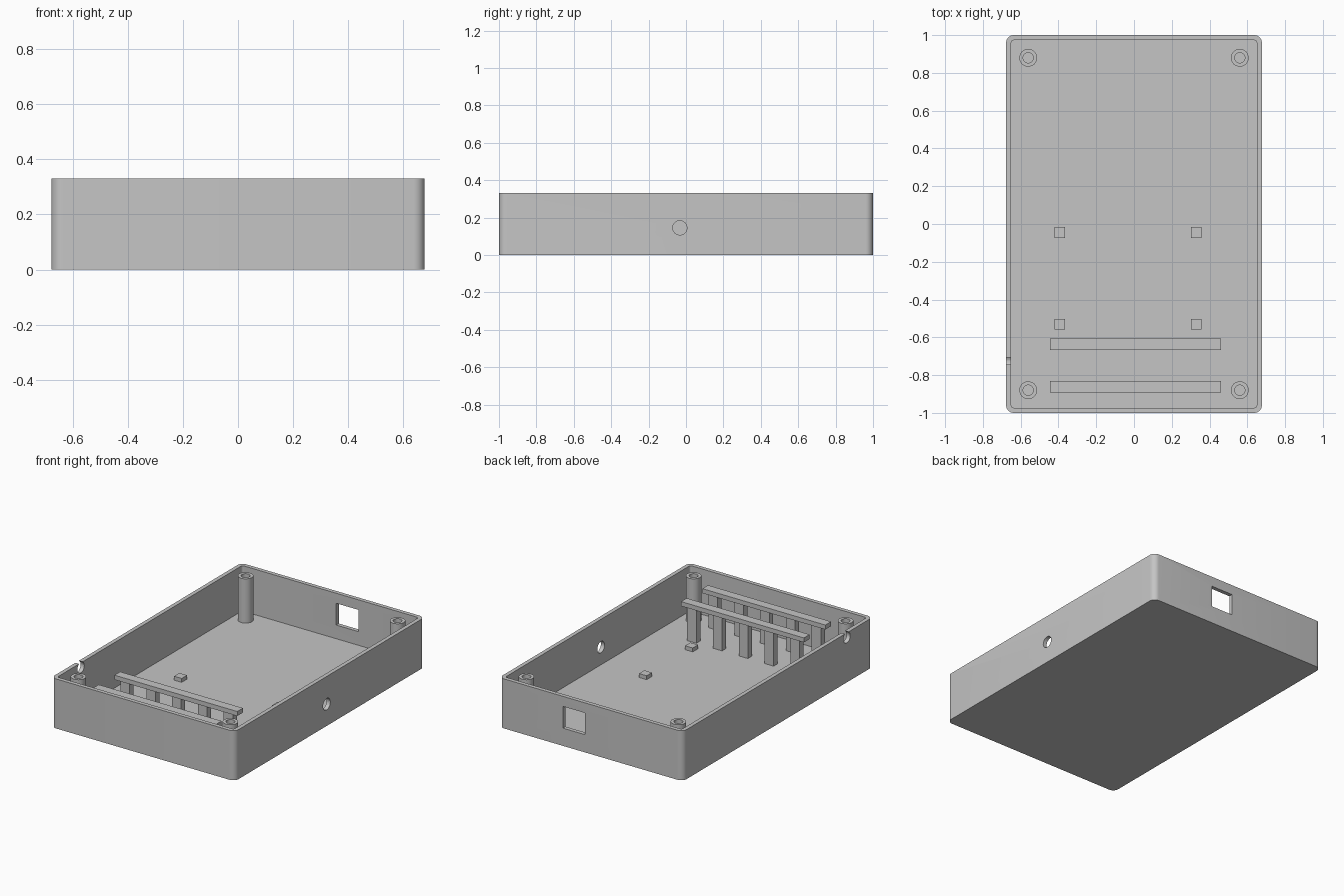
import bpy
import bmesh
from math import cos, sin, pi, radians
from mathutils import Matrix

# Main dimensions
HX, HY, H = 0.677, 1.0, 0.33
WALL = 0.027

if "Cube" in bpy.data.objects:
    bpy.data.objects.remove(bpy.data.objects["Cube"])

grey = bpy.data.materials.new("plain grey")
grey.use_nodes = True
COLOUR = (0.56, 0.56, 0.56, 1)
grey.diffuse_color = COLOUR
grey.node_tree.nodes["Principled BSDF"].inputs["Base Color"].default_value = COLOUR


def make_object(name, bm, smooth=False):
    bmesh.ops.recalc_face_normals(bm, faces=bm.faces)
    mesh = bpy.data.meshes.new(name)
    bm.to_mesh(mesh)
    bm.free()
    mesh.materials.append(grey)
    obj = bpy.data.objects.new(name, mesh)
    bpy.context.collection.objects.link(obj)
    if smooth:
        shade(obj)
    return obj


def shade(obj):
    bpy.ops.object.select_all(action="DESELECT")
    obj.select_set(True)
    bpy.context.view_layer.objects.active = obj
    bpy.ops.object.shade_smooth_by_angle(angle=radians(30))


def rounded_loop(hx, hy, r, steps=8):
    """Outline of a rounded rectangle."""
    pts = []
    for i, (sx, sy) in enumerate([(1, 1), (-1, 1), (-1, -1), (1, -1)]):
        for k in range(steps):
            a = (i + k / (steps - 1)) * pi / 2
            pts.append((sx * (hx - r) + r * cos(a), sy * (hy - r) + r * sin(a)))
    return pts


def circle_loop(cx, cy, r, n=32):
    return [(cx + r * cos(2 * pi * k / n), cy + r * sin(2 * pi * k / n)) for k in range(n)]


def hollow(name, outer, inner, bottom, top, floor):
    """Open container: outer wall, rim, inner wall and floor."""
    bm = bmesh.new()
    levels = [(outer, bottom), (outer, top), (inner, top), (inner, floor)]
    rings = [[bm.verts.new((x, y, z)) for x, y in loop] for loop, z in levels]
    n = len(outer)
    for a, b in zip(rings, rings[1:]):
        for k in range(n):
            j = (k + 1) % n
            bm.faces.new((a[k], a[j], b[j], b[k]))
    bm.faces.new(rings[0][::-1])
    bm.faces.new(rings[-1])
    return make_object(name, bm, smooth=True)


def add_box(bm, x, y, z0, z1, sx, sy):
    m = Matrix.Translation((x, y, (z0 + z1) / 2)) @ Matrix.Diagonal((sx, sy, z1 - z0, 1))
    bmesh.ops.create_cube(bm, size=1, matrix=m)


def cut(target, bm):
    cutter = make_object("cutter", bm)
    cutter.hide_render = True
    mod = target.modifiers.new("opening", "BOOLEAN")
    mod.operation = "DIFFERENCE"
    mod.solver = "EXACT"
    mod.object = cutter
    bpy.context.view_layer.objects.active = target
    bpy.ops.object.modifier_apply(modifier=mod.name)
    bpy.data.objects.remove(cutter)


def side_hole(x, y, z, r):
    bm = bmesh.new()
    m = Matrix.Translation((x, y, z)) @ Matrix.Rotation(pi / 2, 4, "Y")
    bmesh.ops.create_cone(bm, cap_ends=True, segments=32, radius1=r, radius2=r,
                          depth=0.15, matrix=m)
    return bm


# Open tray with rounded corners
tray = hollow("tray", rounded_loop(HX, HY, 0.04),
              rounded_loop(HX - WALL, HY - WALL, 0.013), 0, H, WALL)

# Round hole in one side, cable notch in the other, window in the back
cut(tray, side_hole(HX, -0.033, 0.145, 0.038))
cut(tray, side_hole(-HX, -0.726, 0.299, 0.036))
window = bmesh.new()
add_box(window, 0.125, HY, 0.118, 0.263, 0.165, 0.15)
cut(tray, window)
shade(tray)

# Screw posts in the corners
for sx, side in ((-1, "right"), (1, "left")):
    for sy, end in ((-1, "front"), (1, "back")):
        cx, cy = sx * 0.56, sy * 0.88
        hollow(f"screw_post_{end}_{side}", circle_loop(cx, cy, 0.047),
               circle_loop(cx, cy, 0.027), WALL - 0.005, 0.322, WALL + 0.003)

# Small square standoffs on the floor
for x, side in ((-0.392, "right"), (0.33, "left")):
    for y, end in ((-0.53, "front"), (-0.045, "back")):
        bm = bmesh.new()
        add_box(bm, x, y, WALL - 0.005, 0.053, 0.056, 0.056)
        make_object(f"standoff_{end}_{side}", bm)

# Two raised rails, each carried by five legs
RAIL_X = 0.008
for y, end in ((-0.861, "front"), (-0.636, "back")):
    rail = bmesh.new()
    add_box(rail, RAIL_X, y, 0.25, 0.28, 0.906, 0.06)
    make_object(f"rail_{end}", rail)
    legs = bmesh.new()
    for i in range(-2, 3):
        add_box(legs, RAIL_X + i * 0.19, y, WALL - 0.005, 0.255, 0.067, 0.042)
    make_object(f"rail_legs_{end}", legs)
